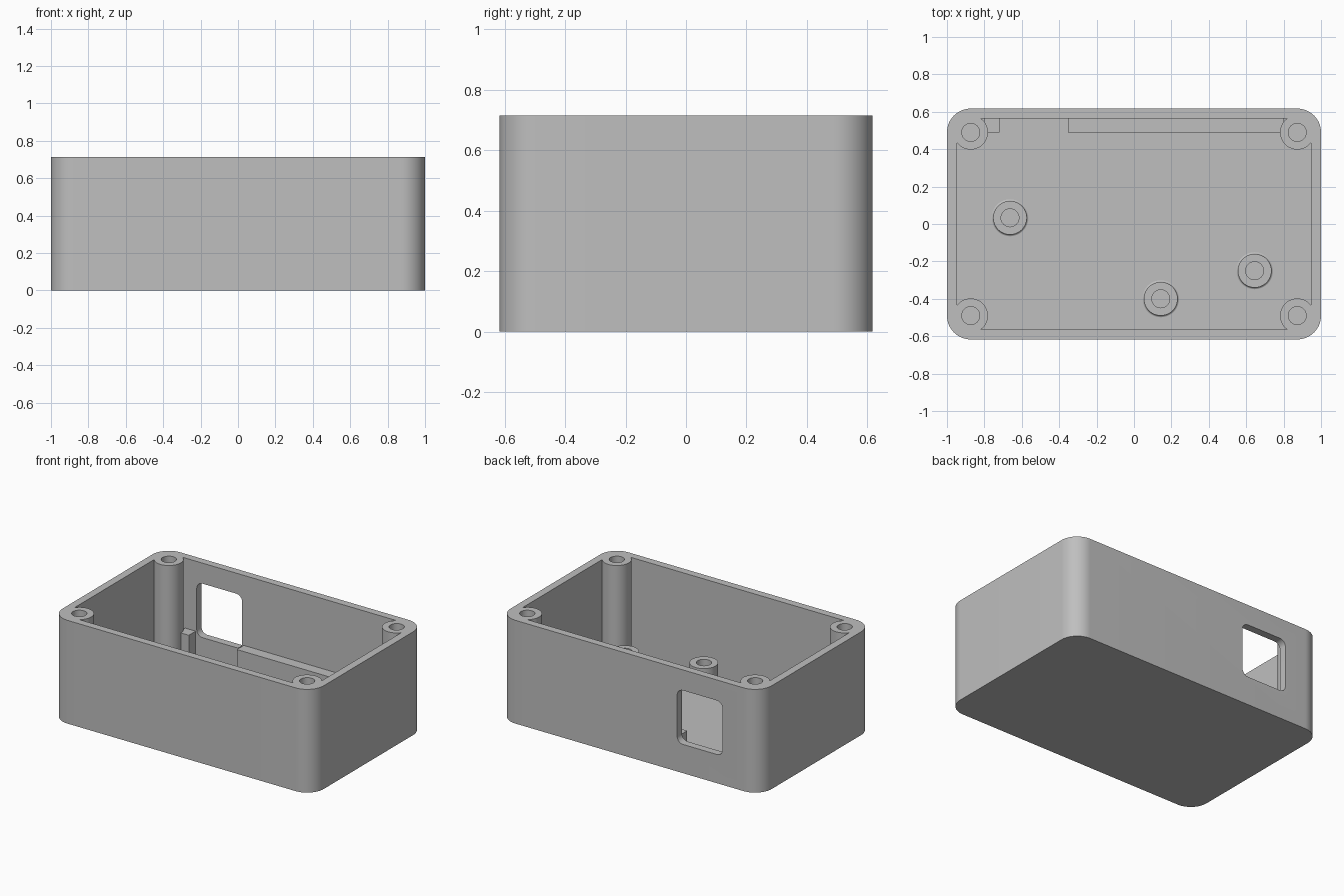
import bpy, bmesh
from math import pi, sin, cos, atan2, sqrt, radians
from mathutils import Matrix

cube = bpy.data.objects.get("Cube")
if cube:
    bpy.data.objects.remove(cube, do_unlink=True)

grey = bpy.data.materials.new("grey_plastic")
grey.use_nodes = True
grey.diffuse_color = (0.52, 0.52, 0.52, 1)
grey.node_tree.nodes["Principled BSDF"].inputs["Base Color"].default_value = (0.52, 0.52, 0.52, 1)

HALF_X, HALF_Y, HEIGHT = 1.0, 0.617, 0.715
IN_X, IN_Y, FLOOR = 0.947, 0.565, 0.05
POST_X, POST_Y, POST_R, HOLE_R = 0.873, 0.49, 0.092, 0.048
CORNER_R = 0.127
SHELF_TOP = 0.23


def finish(name, bm):
    bmesh.ops.recalc_face_normals(bm, faces=bm.faces)
    mesh = bpy.data.meshes.new(name)
    bm.to_mesh(mesh)
    bm.free()
    mesh.materials.append(grey)
    obj = bpy.data.objects.new(name, mesh)
    bpy.context.collection.objects.link(obj)
    return obj


def prism(name, outline, z0, z1, matrix=None):
    """Extrude a closed 2D outline from z0 to z1."""
    bm = bmesh.new()
    face = bm.faces.new([bm.verts.new((x, y, z0)) for x, y in outline])
    top = bmesh.ops.extrude_face_region(bm, geom=[face])["geom"]
    verts = [v for v in top if isinstance(v, bmesh.types.BMVert)]
    bmesh.ops.translate(bm, verts=verts, vec=(0, 0, z1 - z0))
    if matrix:
        bm.transform(matrix)
    return finish(name, bm)


def arc(cx, cy, r, a0, a1, n):
    return [(cx + r * cos(a0 + (a1 - a0) * i / n), cy + r * sin(a0 + (a1 - a0) * i / n))
            for i in range(n + 1)]


def four_corners(quarter):
    """Mirror the +x +y corner of an outline into all four quadrants."""
    points = []
    for sx, sy in ((1, 1), (-1, 1), (-1, -1), (1, -1)):
        part = [(x * sx, y * sy) for x, y in quarter]
        points += part if sx * sy > 0 else part[::-1]
    return points


def rounded_rect(hx, hy, r, n):
    return four_corners(arc(hx - r, hy - r, r, 0, pi / 2, n))


def lathe(name, profile, x, y, steps=48):
    """Spin a profile of (radius, z) into a round solid."""
    bm = bmesh.new()
    rings = []
    for r, z in profile:
        rings.append([bm.verts.new((x + r * cos(2 * pi * i / steps), y + r * sin(2 * pi * i / steps), z))
                      for i in range(steps)])
    for low, high in zip(rings, rings[1:]):
        for i in range(steps):
            j = (i + 1) % steps
            bm.faces.new((low[i], low[j], high[j], high[i]))
    bm.faces.new(rings[0])
    bm.faces.new(rings[-1])
    return finish(name, bm)


def box(name, x0, x1, y0, y1, z0, z1):
    return prism(name, [(x0, y0), (x1, y0), (x1, y1), (x0, y1)], z0, z1)


def cut(target, cutter):
    cutter.hide_render = True
    mod = target.modifiers.new("cut", "BOOLEAN")
    mod.operation, mod.solver, mod.object = "DIFFERENCE", "EXACT", cutter
    bpy.context.view_layer.objects.active = target
    bpy.ops.object.modifier_apply(modifier=mod.name)
    bpy.data.objects.remove(cutter, do_unlink=True)


def smooth(obj):
    bpy.ops.object.select_all(action="DESELECT")
    obj.select_set(True)
    bpy.context.view_layer.objects.active = obj
    bpy.ops.object.shade_smooth_by_angle(angle=radians(30))


# Rounded outer body
shell = prism("enclosure_shell", rounded_rect(HALF_X, HALF_Y, CORNER_R, 16), 0, HEIGHT)

# Cavity whose corners are scalloped so that round screw posts remain
dx, dy = IN_X - POST_X, IN_Y - POST_Y
start = atan2(-sqrt(POST_R**2 - dx**2), dx)
end = atan2(dy, -sqrt(POST_R**2 - dy**2)) - 2 * pi
cavity = four_corners(arc(POST_X, POST_Y, POST_R, start, end, 24))
cut(shell, prism("cavity_cutter", cavity, FLOOR, HEIGHT + 0.2))

# Screw holes in the corner posts
for sx in (-1, 1):
    for sy in (-1, 1):
        cut(shell, lathe("screw_hole_cutter", [(HOLE_R, 0.25), (HOLE_R, HEIGHT + 0.1)],
                         sx * POST_X, sy * POST_Y, 32))

# Rounded connector window through the back wall
upright = Matrix.Translation((-0.538, 0.6, 0.386)) @ Matrix.Rotation(pi / 2, 4, "X")
cut(shell, prism("window_cutter", rounded_rect(0.174, 0.187, 0.045, 8), -0.08, 0.08, upright))
smooth(shell)

# Shelf along the back wall, interrupted at the window
box("back_shelf_long", -0.352, 0.80, 0.49, IN_Y + 0.01, FLOOR - 0.01, SHELF_TOP)
box("back_shelf_short", -0.80, -0.72, 0.49, IN_Y + 0.01, FLOOR - 0.01, SHELF_TOP)

# Board standoffs with a flared foot and a screw hole
foot = [(0.099 - 0.009 * sin(a * pi / 8), FLOOR + 0.012 * (1 - cos(a * pi / 8))) for a in range(5)]
for i, (x, y) in enumerate(((-0.663, 0.033), (0.143, -0.40), (0.645, -0.25))):
    post = lathe(f"standoff_{i + 1}", [(0.099, FLOOR - 0.01)] + foot + [(0.09, SHELF_TOP)], x, y)
    cut(post, lathe("standoff_hole_cutter", [(HOLE_R, FLOOR + 0.01), (HOLE_R, 0.4)], x, y, 32))
    smooth(post)
